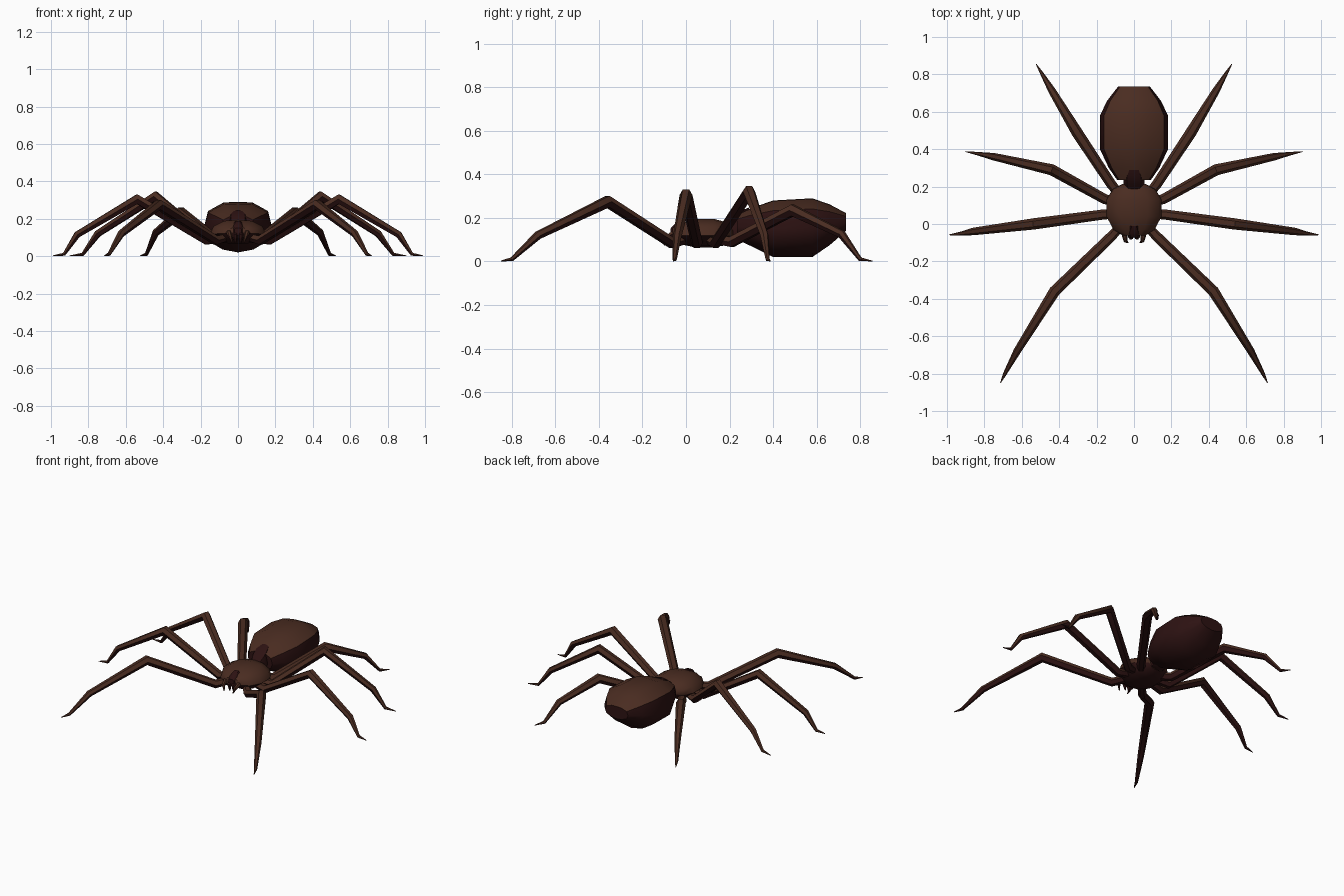
import bpy, bmesh, math
from mathutils import Vector

if "Cube" in bpy.data.objects:
    bpy.data.objects.remove(bpy.data.objects["Cube"])


def material(name, rgb):
    m = bpy.data.materials.new(name)
    m.diffuse_color = (*rgb, 1)
    m.use_nodes = True
    m.node_tree.nodes["Principled BSDF"].inputs["Base Color"].default_value = m.diffuse_color
    return m


BROWN = material("brown", (0.068, 0.025, 0.015))
DARK = material("dark maroon", (0.026, 0.006, 0.006))


def loft(name, rings, is_dark, angle=40):
    """Skin equal-sized rings, cap both ends, and darken faces by a rule."""
    bm = bmesh.new()
    vs = [[bm.verts.new(p) for p in r] for r in rings]
    n = len(vs[0])
    for a, b in zip(vs, vs[1:]):
        for i in range(n):
            j = (i + 1) % n
            bm.faces.new((a[i], a[j], b[j], b[i]))
    bm.faces.new(vs[0])
    bm.faces.new(vs[-1])
    bmesh.ops.recalc_face_normals(bm, faces=bm.faces)
    bm.normal_update()
    for f in bm.faces:
        f.material_index = int(is_dark(f))
    me = bpy.data.meshes.new(name)
    bm.to_mesh(me)
    bm.free()
    me.materials.append(BROWN)
    me.materials.append(DARK)
    ob = bpy.data.objects.new(name, me)
    bpy.context.collection.objects.link(ob)
    bpy.context.view_layer.objects.active = ob
    ob.select_set(True)
    bpy.ops.object.shade_smooth_by_angle(angle=math.radians(angle))
    ob.select_set(False)
    return ob


def underside(f):
    return f.normal.z < -0.05


def everywhere(f):
    return True


def body(name, sections, half, is_dark):
    """Sections are (y, half width, bottom z, top z); half is the right outline, 0..1."""
    outline = half + [(-x, h) for x, h in reversed(half) if x > 0]
    rings = [[(x * w, y, lo + h * (hi - lo)) for x, h in outline]
             for y, w, lo, hi in sections]
    return loft(name, rings, is_dark)


def limb(name, path, radii, is_dark, sides=6):
    """Tapered tube along a path, mirrored to the other side."""
    pts = [Vector(p) for p in path]
    out = Vector((pts[-1].x - pts[0].x, pts[-1].y - pts[0].y, 0)).normalized()
    side = out.cross(Vector((0, 0, 1)))
    rings = []
    for i, (p, r) in enumerate(zip(pts, radii)):
        d1 = (p - pts[max(i - 1, 0)]).normalized()
        d2 = (pts[min(i + 1, len(pts) - 1)] - p).normalized()
        t = (d1 + d2).normalized()
        s = (side - t * side.dot(t)).normalized()
        u = s.cross(t)
        rings.append([p + r * (s * math.cos(a) + u * math.sin(a))
                      for a in (2 * math.pi * k / sides for k in range(sides))])
    ob = loft(name, rings, is_dark, 50)
    mod = ob.modifiers.new("mirror", "MIRROR")
    mod.use_axis[0] = True
    return ob


# Abdomen: brown back, dark flanks and belly
body("abdomen",
     [(0.235, 0.09, 0.10, 0.215), (0.30, 0.135, 0.07, 0.245), (0.40, 0.182, 0.02, 0.28),
      (0.58, 0.182, 0.02, 0.29), (0.66, 0.143, 0.075, 0.262), (0.735, 0.085, 0.14, 0.222)],
     [(0, 0), (0.45, 0.06), (0.88, 0.24), (1, 0.5), (0.88, 0.82), (0.42, 0.99), (0, 1)],
     lambda f: f.normal.z < 0.52)

# Head and thorax shell with a dark underside
body("thorax",
     [(-0.062, 0.06, 0.10, 0.155), (-0.03, 0.11, 0.08, 0.175), (0.04, 0.147, 0.065, 0.195),
      (0.13, 0.147, 0.065, 0.195), (0.185, 0.115, 0.075, 0.18), (0.215, 0.06, 0.09, 0.16)],
     [(0, 0), (0.6, 0.05), (1, 0.42), (0.9, 0.72), (0.5, 0.95), (0, 1)],
     underside)

# Narrow waist
body("waist",
     [(0.18, 0.04, 0.10, 0.17), (0.215, 0.055, 0.09, 0.205), (0.25, 0.055, 0.09, 0.232),
      (0.29, 0.035, 0.10, 0.248)],
     [(0, 0), (0.8, 0.1), (1, 0.5), (0.7, 0.95), (0, 1)], everywhere)

# Dark eye block at the front of the head
body("eye_block",
     [(-0.072, 0.020, 0.11, 0.150), (-0.05, 0.026, 0.10, 0.175), (-0.012, 0.024, 0.11, 0.188)],
     [(0, 0), (1, 0.1), (1, 0.8), (0.6, 1), (0, 1)], everywhere)

# Legs: socket, hip, knee, ankle, foot, tip
LEGS = {
    "front_leg": [(0.07, -0.01, 0.10), (0.12, -0.065, 0.085), (0.425, -0.36, 0.275),
                  (0.625, -0.68, 0.12), (0.69, -0.80, 0.010), (0.714, -0.85, 0.002)],
    "second_leg": [(0.09, 0.055, 0.10), (0.17, 0.05, 0.085), (0.54, 0.0, 0.305),
                   (0.86, -0.04, 0.115), (0.93, -0.052, 0.010), (0.99, -0.058, 0.002)],
    "third_leg": [(0.09, 0.11, 0.10), (0.16, 0.135, 0.085), (0.44, 0.29, 0.32),
                  (0.75, 0.36, 0.12), (0.83, 0.375, 0.010), (0.90, 0.387, 0.002)],
    "rear_leg": [(0.07, 0.15, 0.10), (0.12, 0.21, 0.09), (0.305, 0.49, 0.235),
                 (0.44, 0.715, 0.125), (0.49, 0.80, 0.010), (0.523, 0.855, 0.002)],
}
for name, path in LEGS.items():
    limb(name, path, [0.024, 0.027, 0.030, 0.020, 0.010, 0.002], underside)

# Feelers beside the mouth and fangs between them
limb("feeler", [(0.04, -0.03, 0.12), (0.05, -0.065, 0.125), (0.045, -0.09, 0.11),
                (0.032, -0.10, 0.075)], [0.014, 0.014, 0.011, 0.003], underside)
limb("fang", [(0.016, -0.045, 0.13), (0.016, -0.07, 0.11), (0.014, -0.066, 0.07)],
     [0.015, 0.015, 0.004], everywhere)
